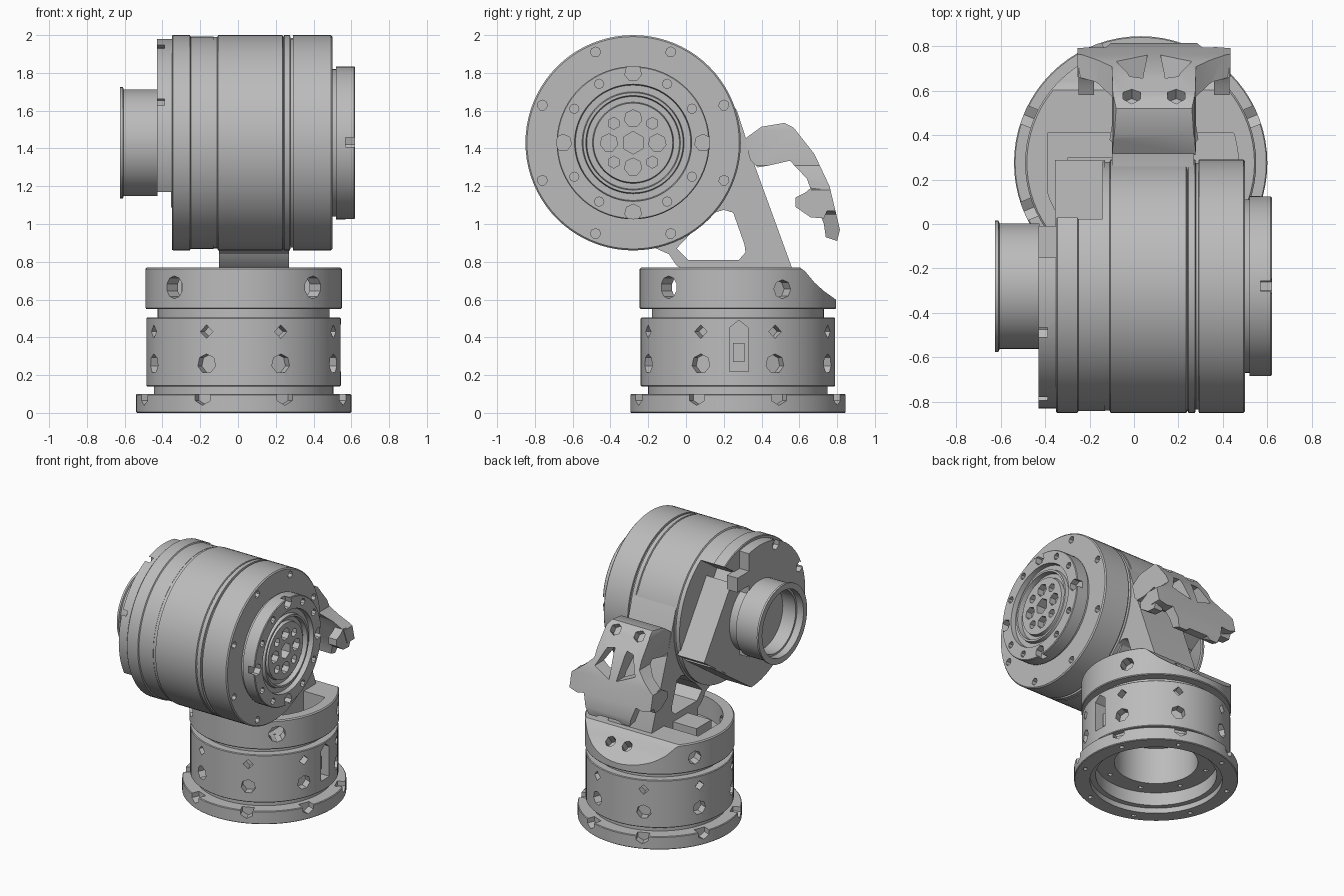
import bpy, bmesh
from math import cos, sin, pi, radians
from mathutils import Matrix, Vector

cube = bpy.data.objects.get("Cube")
if cube:
    bpy.data.objects.remove(cube)

GREY = (0.5, 0.5, 0.5, 1)
metal = bpy.data.materials.new("plain grey")
metal.use_nodes = True
metal.diffuse_color = GREY
metal.node_tree.nodes["Principled BSDF"].inputs["Base Color"].default_value = GREY

BASE = Vector((0.03, 0.275, 0))      # vertical axis of the stand
DRUM = Vector((0, -0.28, 1.43))      # sideways axis of the drum
MID = 0.09                           # middle of the arm and hook
TO_X = Matrix(((0, 0, 1, 0), (1, 0, 0, 0), (0, 1, 0, 0), (0, 0, 0, 1)))
TO_Y = Matrix(((1, 0, 0, 0), (0, 0, 1, 0), (0, 1, 0, 0), (0, 0, 0, 1)))
FRAMES = {"x": TO_X, "y": TO_Y, "z": Matrix.Identity(4)}


def finish(name, bm):
    bmesh.ops.remove_doubles(bm, verts=bm.verts, dist=0.0001)
    bmesh.ops.recalc_face_normals(bm, faces=bm.faces)
    mesh = bpy.data.meshes.new(name)
    bm.to_mesh(mesh)
    bm.free()
    mesh.materials.append(metal)
    ob = bpy.data.objects.new(name, mesh)
    bpy.context.scene.collection.objects.link(ob)
    return ob


def lathe(name, profile, axis, centre, segs=72):
    """Closed (radius, height) profile turned about an axis."""
    bm = bmesh.new()
    verts = [bm.verts.new((r, 0, h)) for r, h in profile]
    edges = [bm.edges.new((verts[i], verts[i - 1])) for i in range(len(verts))
             if profile[i][0] or profile[i - 1][0]]
    bmesh.ops.spin(bm, geom=verts + edges, axis=(0, 0, 1), cent=(0, 0, 0),
                   angle=2 * pi, steps=segs, use_merge=True)
    bmesh.ops.transform(bm, matrix=Matrix.Translation(centre) @ FRAMES[axis], verts=bm.verts)
    return finish(name, bm)


def prism(name, outline, axis, lo, hi):
    """Flat outline pushed along an axis from lo to hi."""
    bm = bmesh.new()
    face = bm.faces.new([bm.verts.new((a, b, lo)) for a, b in outline])
    out = bmesh.ops.extrude_face_region(bm, geom=[face])
    tops = [v for v in out["geom"] if isinstance(v, bmesh.types.BMVert)]
    bmesh.ops.translate(bm, vec=(0, 0, hi - lo), verts=tops)
    bmesh.ops.transform(bm, matrix=FRAMES[axis], verts=bm.verts)
    return finish(name, bm)


def box(name, x, y, z):
    return prism(name, [(x[0], y[0]), (x[1], y[0]), (x[1], y[1]), (x[0], y[1])], "z", *z)


def holes(spots):
    """Drill bits: (centre, direction, radius, depth, sides)."""
    bm = bmesh.new()
    for centre, way, r, depth, sides in spots:
        m = Matrix.Translation(centre) @ Vector(way).to_track_quat("Z", "Y").to_matrix().to_4x4()
        bmesh.ops.create_cone(bm, cap_ends=True, segments=sides, radius1=r, radius2=r,
                              depth=2 * depth, matrix=m)
    return finish("cutter", bm)


def combine(ob, tool, how="DIFFERENCE"):
    tool.hide_render = True
    mod = ob.modifiers.new("cut", "BOOLEAN")
    mod.operation, mod.solver, mod.object = how, "EXACT", tool
    graph = bpy.context.evaluated_depsgraph_get()
    mesh = bpy.data.meshes.new_from_object(ob.evaluated_get(graph))
    ob.modifiers.clear()
    ob.data = mesh
    bpy.data.objects.remove(tool)


def round_base(radius, z, degrees):
    return [(BASE + Vector((radius * cos(radians(a)), radius * sin(radians(a)), z)),
             (cos(radians(a)), sin(radians(a)), 0)) for a in degrees]


def round_drum(radius, x, degrees):
    return [(DRUM + Vector((x, radius * cos(radians(a)), radius * sin(radians(a)))), (1, 0, 0))
            for a in degrees]


eight = [22.5 + 45 * i for i in range(8)]

# Stand: flange, bored body and neck
stand = lathe("base_stand", [
    (0.46, 0), (0.565, 0), (0.57, 0.005), (0.57, 0.095), (0.565, 0.1), (0.475, 0.1),
    (0.475, 0.14), (0.51, 0.14), (0.515, 0.145), (0.515, 0.5), (0.51, 0.505), (0.455, 0.505),
    (0.455, 0.56), (0, 0.56), (0, 0.42), (0.29, 0.42), (0.29, 0.14), (0.42, 0.14),
    (0.42, 0.04), (0.46, 0.04)], "z", BASE)
spots = [(p, d, 0.036, 0.06, 4) for p, d in round_base(0.515, 0.43, eight)]
spots += [(p, d, 0.052, 0.06, 7) for p, d in round_base(0.515, 0.26, eight)]
spots += [(p, d, 0.05, 0.06, 6) for p, d in round_base(0.57, 0.09, eight)]
spots += [(p, (0, 0, 1), 0.018, 0.03, 6) for p, d in round_base(0.515, 0, eight)]
spots += [(p, (0, 0, 1), 0.018, 0.03, 6) for p, d in round_base(0.36, 0.14, eight)]
combine(stand, holes(spots))
combine(stand, prism("cutter", [(0.23, 0.22), (0.33, 0.22), (0.33, 0.45), (0.28, 0.49),
                                (0.23, 0.45)], "x", 0.42, 0.6))
box("slot_connector", (0.4, 0.49), (0.25, 0.31), (0.27, 0.37))

# Turning collar: open cup at the front, sloped at the back
collar = lathe("turning_collar", [
    (0, 0.55), (0.515, 0.55), (0.52, 0.556), (0.52, 0.762), (0.512, 0.77), (0, 0.77)], "z", BASE)
cup = lathe("cutter", [(0, 0.61), (0.44, 0.61), (0.44, 0.9), (0, 0.9)], "z", BASE, 48)
combine(cup, box("cutter", (-0.39, 1), (-1, 0.41), (0, 1)), "INTERSECT")
combine(collar, cup)
combine(collar, prism("cutter", [(0.59, 0.78), (0.63, 0.75), (0.68, 0.69), (0.73, 0.645),
                                 (0.8, 0.595), (0.95, 0.595), (0.95, 0.9), (0.59, 0.9)],
                      "x", -1, 1))
spots = [(p, d, 0.06, 0.12, 10) for p, d in round_base(0.52, 0.665, [-135, -45])]
spots += [(p, d, 0.05, 0.08, 8) for p, d in round_base(0.52, 0.655, [27, 153])]
spots += [((MID + s * 0.07, 0.68, 0.68), (0, 0.6, 0.8), 0.04, 0.06, 7) for s in (-1, 1)]
combine(collar, holes(spots))
box("collar_block", (-0.3, -0.09), (0.12, 0.3), (0.6, 0.76))

# Main drum with the output ring and hub on its +x end
drum = lathe("main_drum", [
    (0, -0.14), (0.56, -0.14), (0.56, -0.11), (0.57, -0.105), (0.57, 0.235), (0.56, 0.24),
    (0.57, 0.245), (0.57, 0.275), (0.555, 0.278), (0.555, 0.29), (0.57, 0.292), (0.57, 0.492),
    (0.562, 0.5), (0.39, 0.5), (0.39, 0.52), (0.405, 0.52), (0.405, 0.615), (0.4, 0.62),
    (0.31, 0.62), (0.305, 0.585), (0.27, 0.585), (0.265, 0.61), (0.25, 0.61), (0.245, 0.575),
    (0.215, 0.575), (0.21, 0.6), (0, 0.6)], "x", DRUM, 80)
spots = [(p, d, 0.027, 0.04, 7) for p, d in round_drum(0.52, 0.5, eight)]
spots += [(p, d, 0.025, 0.04, 8) for p, d in round_drum(0.36, 0.62, range(0, 360, 30))]
spots += [(p, d, 0.045, 0.05, 7) for p, d in round_drum(0.37, 0.62, range(0, 360, 90))]
spots += [(p, d, 0.047, 0.05, 7) for p, d in round_drum(0.128, 0.6, range(0, 360, 90))]
spots += [(p, d, 0.032, 0.05, 6) for p, d in round_drum(0.145, 0.6, range(45, 360, 90))]
spots += [(p, d, 0.06, 0.08, 6) for p, d in round_drum(0, 0.6, [0])]
combine(drum, holes(spots))

# Rear housing of the drum, cut flat where the cable box sits and below it
housing = lathe("rear_housing", [
    (0, -0.35), (0.565, -0.35), (0.57, -0.345), (0.57, -0.255), (0.562, -0.25), (0.562, -0.13),
    (0, -0.13)], "x", DRUM, 80)
n, t = Vector((cos(0.6), sin(0.6))), Vector((-sin(0.6), cos(0.6)))


def tilted(near, far, low, high):
    c = Vector((DRUM.y, DRUM.z))
    return [c + n * a + t * b for a, b in ((near, low), (far, low), (far, high), (near, high))]


combine(housing, prism("cutter", tilted(0.28, 0.8, -0.8, 0.22), "x", -0.5, -0.142))
combine(housing, prism("cutter", tilted(-0.8, 0.8, -0.8, -0.46), "x", -0.5, -0.142))
prism("cable_box", tilted(0.05, 0.38, -0.45, 0.14), "x", -0.355, -0.13)

# Raised plate on the rear face, with a tab towards the back
plate = lathe("rear_plate", [(0, -0.43), (0.55, -0.43), (0.55, -0.34), (0, -0.34)], "x", DRUM)
combine(plate, box("cutter", (-1, 0), (-1, -0.15), (1.17, 2.1)), "INTERSECT")
combine(plate, holes([(p, d, 0.04, 0.04, 6) for p, d in round_drum(0.52, -0.43, [112, 157])]))
box("rear_plate_tab", (-0.43, -0.34), (-0.16, -0.01), (1.72, 1.83))

# Hollow motor housing on the -x end
lathe("motor_housing", [
    (0, -0.34), (0.26, -0.34), (0.26, -0.43), (0.28, -0.43), (0.283, -0.425), (0.283, -0.605),
    (0.295, -0.61), (0.295, -0.625), (0.25, -0.625), (0.25, -0.57), (0.235, -0.57),
    (0.235, -0.46), (0, -0.46)], "x", DRUM, 48)

# Arm joining the collar and drum, with a window through it
arm = prism("support_arm", [
    (0.2, 1.7), (0.27, 1.6), (0.36, 1.32), (0.56, 0.77), (0.56, 0.6), (0, 0.6), (0, 0.75),
    (-0.05, 0.78), (-0.09, 0.84), (-0.18, 0.88), (-0.2, 1.3)], "x", -0.1, 0.27)
combine(arm, prism("cutter", [
    (0.01, 0.81), (0.28, 0.81), (0.315, 0.85), (0.31, 0.89), (0.25, 1.06), (0.2, 1.075),
    (0.12, 1.05), (-0.05, 0.87)], "x", -1, 1))

# Hook: curved plate trimmed to a flared outline, with inward tips on both sides
hook = prism("hook", [
    (0.31, 1.45), (0.4, 1.515), (0.52, 1.535), (0.57, 1.51), (0.68, 1.37), (0.76, 1.2),
    (0.815, 0.97), (0.8, 0.91), (0.74, 0.93), (0.73, 1.0), (0.68, 1.13), (0.64, 1.24),
    (0.55, 1.335), (0.44, 1.31), (0.38, 1.3), (0.34, 1.34)], "x", MID - 0.4, MID + 0.4)
half = [(0.16, 1.56), (0.185, 1.5), (0.19, 1.31), (0.25, 1.25), (0.345, 1.18), (0.345, 1.07),
        (0.28, 1.05), (0.22, 1.06), (0.17, 0.9), (0.12, 0.9), (0.08, 0.93)]
flare = [(MID + x, z) for x, z in half] + [(MID - x, z) for x, z in reversed(half)]
combine(hook, prism("cutter", flare, "y", 0, 1), "INTERSECT")
for s in (-1, 1):
    combine(hook, prism("cutter", [(MID + s * 0.03, 1.2), (MID + s * 0.17, 1.26),
                                   (MID + s * 0.11, 1.39), (MID + s * 0.05, 1.4)],
                        "y", 0.5, 1))
    a, b = sorted((MID + s * 0.27, MID + s * 0.34))
    prism("hook_tip_" + ("left" if s > 0 else "right"), [
        (0.58, 1.09), (0.58, 1.14), (0.63, 1.165), (0.66, 1.19), (0.74, 1.18), (0.76, 1.1),
        (0.73, 1.03), (0.66, 1.035)], "x", a, b)
combine(hook, holes([((MID + s * 0.1, 0.58, 1.5), (0, 0.75, 0.65), 0.045, 0.06, 6)
                     for s in (-1, 1)]))

# Smooth the round surfaces, keep the edges crisp
bpy.ops.object.select_all(action="DESELECT")
for ob in bpy.context.scene.objects:
    if ob.type == "MESH" and metal.name in ob.data.materials:
        ob.select_set(True)
        bpy.context.view_layer.objects.active = ob
bpy.ops.object.shade_smooth_by_angle(angle=radians(30))
